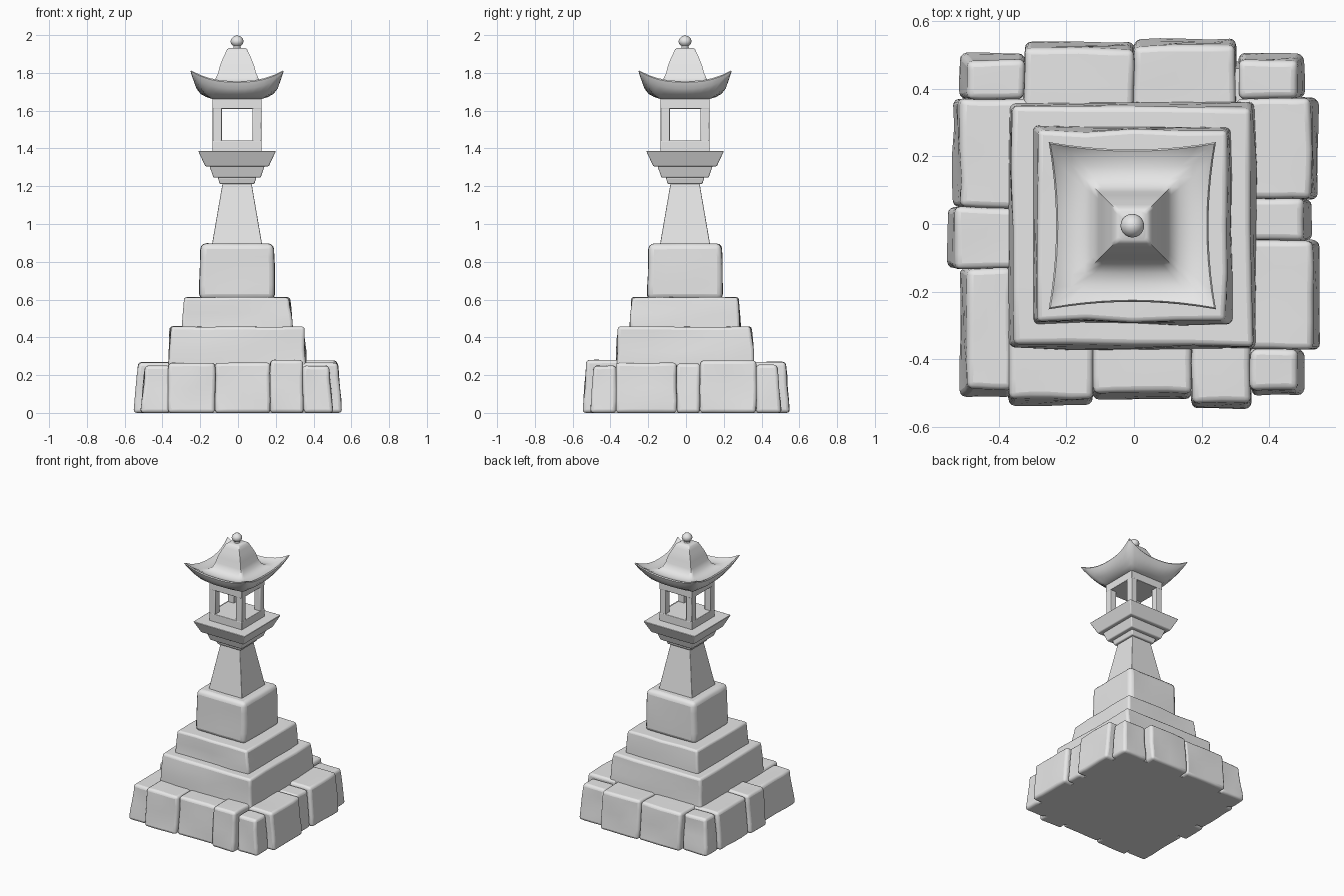
import bpy, bmesh, math
from mathutils import Vector, noise

cube = bpy.data.objects.get("Cube")
if cube:
    bpy.data.objects.remove(cube)

stone = bpy.data.materials.new("grey stone")
stone.use_nodes = True
grey = (0.8, 0.8, 0.8, 1)
stone.diffuse_color = grey
stone.node_tree.nodes["Principled BSDF"].inputs["Base Color"].default_value = grey
C = -0.005  # the tower stands slightly off the base centre


def finish(name, bm, bevel=0, segments=3, angle=35):
    bmesh.ops.recalc_face_normals(bm, faces=bm.faces)
    mesh = bpy.data.meshes.new(name)
    bm.to_mesh(mesh)
    bm.free()
    ob = bpy.data.objects.new(name, mesh)
    bpy.context.collection.objects.link(ob)
    mesh.materials.append(stone)
    if bevel:
        mod = ob.modifiers.new("worn edges", 'BEVEL')
        mod.width, mod.segments = bevel, segments
        mod.limit_method, mod.angle_limit = 'ANGLE', math.radians(40)
    bpy.ops.object.select_all(action='DESELECT')
    ob.select_set(True)
    bpy.context.view_layer.objects.active = ob
    bpy.ops.object.shade_smooth_by_angle(angle=math.radians(angle))
    return ob


def block(name, low, high, z0, z1, bevel=0, wear=0, segments=3):
    """Tapered block between two rectangles (x0, x1, y0, y1), optionally worn."""
    bm = bmesh.new()
    rings = []
    for (x0, x1, y0, y1), z in ((low, z0), (high, z1)):
        rings.append([bm.verts.new((x, y, z))
                      for x, y in ((x0, y0), (x1, y0), (x1, y1), (x0, y1))])
    a, b = rings
    bm.faces.new(a[::-1])
    bm.faces.new(b)
    for i in range(4):
        j = (i + 1) % 4
        bm.faces.new((a[i], a[j], b[j], b[i]))
    if wear:
        bmesh.ops.subdivide_edges(bm, edges=bm.edges[:], cuts=3, use_grid_fill=True)
        for v in bm.verts:
            shift = noise.noise_vector(v.co * 7 + Vector((3, 1, 5))) * wear
            if v.co.z < z0 + 0.001:
                shift.z = 0
            elif v.co.z > z1 - 0.001:
                shift.z *= 0.4
            v.co += shift
    return finish(name, bm, bevel, segments)


def square(h):
    return (C - h, C + h, C - h, C + h)


def tier(name, h0, h1, z0, z1, bevel=0.006, wear=0):
    return block(name, square(h0), square(h1), z0, z1, bevel, wear)


# Base stones: name, x range, y range, height
stones = [
    ("back_left_corner", 0.31, 0.505, 0.37, 0.505, 0.255),
    ("back_right_corner", -0.515, -0.325, 0.37, 0.505, 0.255),
    ("front_left_corner", 0.345, 0.505, -0.51, -0.37, 0.25),
    ("front_right_corner", -0.515, -0.36, -0.51, -0.13, 0.25),
    ("back_left", 0.0, 0.30, 0.3, 0.548, 0.27),
    ("back_right", -0.325, 0.0, 0.3, 0.54, 0.265),
    ("left_back", 0.3, 0.545, 0.075, 0.37, 0.277),
    ("left_middle", 0.3, 0.525, -0.05, 0.075, 0.262),
    ("left_front", 0.3, 0.548, -0.37, -0.05, 0.265),
    ("front_left", 0.17, 0.345, -0.547, -0.3, 0.28),
    ("front_middle", -0.12, 0.17, -0.52, -0.3, 0.265),
    ("front_right", -0.37, -0.12, -0.535, -0.3, 0.265),
    ("right_middle", -0.55, -0.3, -0.13, 0.05, 0.268),
    ("right_back", -0.535, -0.3, 0.05, 0.37, 0.262),
]


def lean(v):
    # only outward faces lean in toward the top
    return v - math.copysign(0.022, v) if abs(v) > 0.45 else v


for name, x0, x1, y0, y1, h in stones:
    block(name + "_base_stone", (x0, x1, y0, y1),
          tuple(lean(v) for v in (x0, x1, y0, y1)), 0, h, 0.018, 0.008)
block("base_core", (-0.48, 0.48, -0.48, 0.48), (-0.46, 0.46, -0.46, 0.46), 0, 0.225)

# Stepped plinth
tier("lower_step", 0.368, 0.352, 0.2, 0.457, 0.016, 0.012)
tier("middle_step", 0.292, 0.28, 0.44, 0.612, 0.014, 0.01)
tier("upper_step", 0.201, 0.194, 0.6, 0.897, 0.03, 0.007)

# Pillar and the flared platform
tier("pillar", 0.133, 0.077, 0.89, 1.215, 0.004)
tier("pillar_cap", 0.092, 0.102, 1.212, 1.247)
tier("lower_platform", 0.125, 0.146, 1.245, 1.307)
tier("upper_platform", 0.168, 0.206, 1.305, 1.387)

# Lantern chamber: sill, lintel and four posts
tier("chamber_sill", 0.13, 0.13, 1.38, 1.442, 0.004)
tier("chamber_lintel", 0.13, 0.13, 1.61, 1.68, 0.004)
for sx, side in ((-1, "right"), (1, "left")):
    for sy, end in ((-1, "front"), (1, "back")):
        xs = sorted((C + sx * 0.081, C + sx * 0.129))
        ys = sorted((C + sy * 0.081, C + sy * 0.129))
        block(f"{end}_{side}_post", (*xs, *ys), (*xs, *ys), 1.43, 1.62, 0.005)

# Curved roof: square rings of (half width, height, corner lift, inward bow)
profile = [
    (0.135, 1.663, 0, 0), (0.165, 1.672, 0.012, 0.002), (0.2, 1.688, 0.04, 0.008),
    (0.232, 1.715, 0.065, 0.018), (0.247, 1.75, 0.06, 0.022), (0.242, 1.757, 0.055, 0.022),
    (0.225, 1.752, 0.038, 0.018), (0.18, 1.744, 0.012, 0.008), (0.14, 1.752, 0.002, 0),
    (0.115, 1.768, 0, 0), (0.1, 1.80, 0, 0), (0.09, 1.84, 0, 0), (0.074, 1.88, 0, 0),
    (0.062, 1.905, 0, 0), (0.053, 1.925, 0, 0), (0.042, 1.933, 0, 0),
]
STEPS = 10
bm = bmesh.new()
rings = []
for half, z, lift, bow in profile:
    ring = []
    for side in range(4):
        for k in range(STEPS):
            t = 2 * k / STEPS - 1
            p = Vector((half * t, -half + bow * (1 - t * t), 0))
            c, s = ((1, 0), (0, 1), (-1, 0), (0, -1))[side]
            ring.append(bm.verts.new((C + p.x * c - p.y * s, C + p.x * s + p.y * c,
                                      z + lift * abs(t) ** 2.5)))
    rings.append(ring)
for a, b in zip(rings, rings[1:]):
    for i in range(len(a)):
        j = (i + 1) % len(a)
        bm.faces.new((a[i], a[j], b[j], b[i]))
bm.faces.new(rings[0][::-1])
bm.faces.new(rings[-1])
finish("roof", bm, angle=50)

# Finial turned from a profile
bm = bmesh.new()
outline = [(0, 1.925), (0.022, 1.925), (0.018, 1.942), (0.03, 1.952), (0.035, 1.966),
           (0.031, 1.98), (0.018, 1.993), (0, 2.0)]
points = [bm.verts.new((C + r, C, z)) for r, z in outline]
edges = [bm.edges.new(pair) for pair in zip(points, points[1:])]
bmesh.ops.spin(bm, geom=points + edges, cent=(C, C, 0), axis=(0, 0, 1),
               angle=math.tau, steps=20, use_merge=True)
bmesh.ops.remove_doubles(bm, verts=bm.verts, dist=0.0005)
finish("finial", bm, angle=60)
